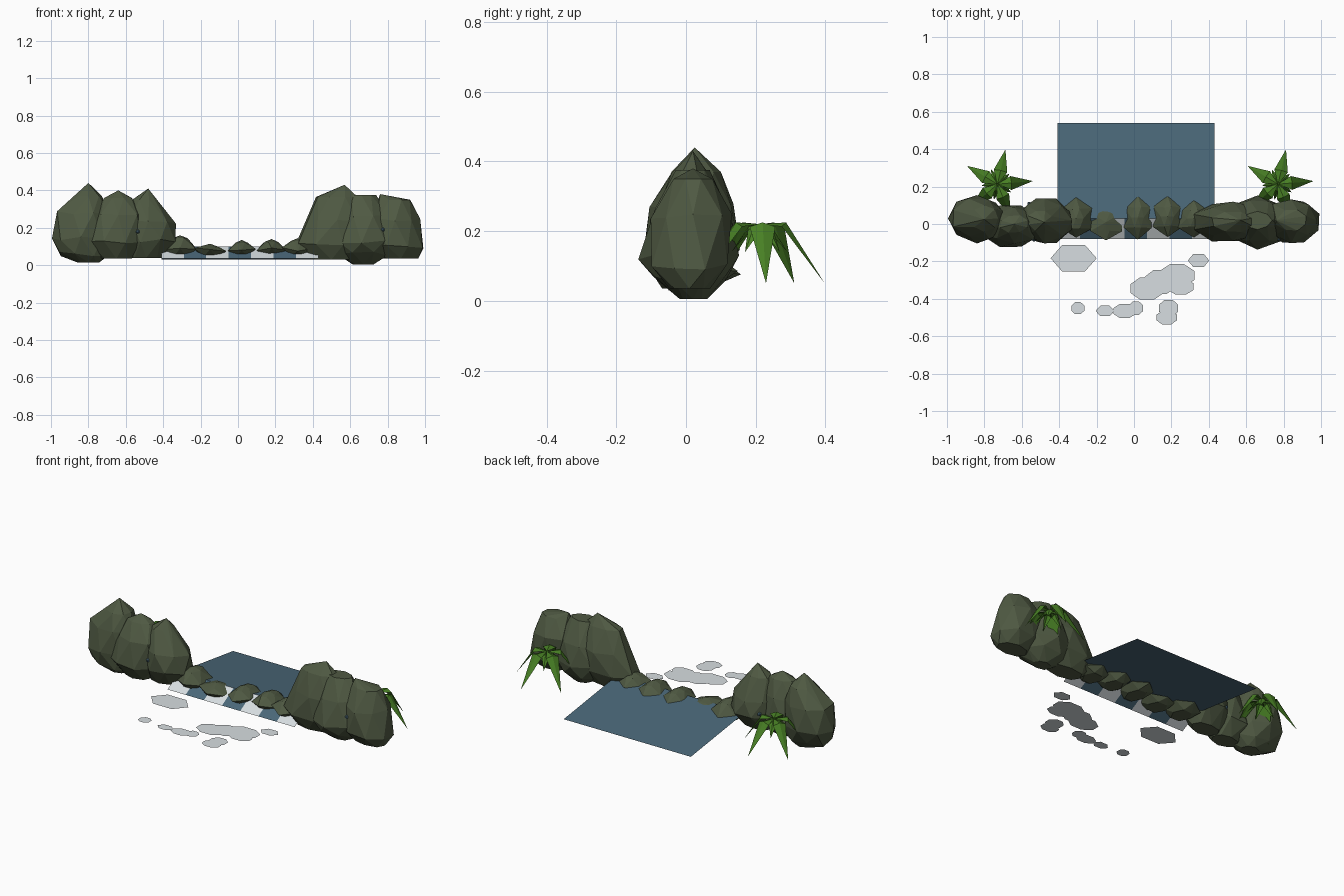
import bpy, bmesh, math, random
from mathutils import Vector
from mathutils.bvhtree import BVHTree

if "Cube" in bpy.data.objects:
    bpy.data.objects.remove(bpy.data.objects["Cube"])

random.seed(11)


def material(name, rgb):
    m = bpy.data.materials.new(name)
    m.diffuse_color = (*rgb, 1)
    m.use_nodes = True
    m.node_tree.nodes["Principled BSDF"].inputs["Base Color"].default_value = m.diffuse_color
    return m


STONE = material("mossy stone", (0.078, 0.100, 0.055))
WATER = material("river blue", (0.070, 0.138, 0.190))
FOAM = material("foam white", (0.68, 0.73, 0.75))
LEAF = material("fern green", (0.065, 0.215, 0.018))


def finish(name, bm, *mats):
    me = bpy.data.meshes.new(name)
    bm.to_mesh(me)
    bm.free()
    for m in mats:
        me.materials.append(m)
    ob = bpy.data.objects.new(name, me)
    bpy.context.collection.objects.link(ob)
    return ob


trees = []


def rock(name, rings, sides=8, peak=None):
    """Faceted boulder: hull of jittered elliptical rings (z, cx, cy, rx, ry)."""
    bm = bmesh.new()
    for i, (z, cx, cy, rx, ry) in enumerate(rings):
        for k in range(sides):
            a = math.tau * (k + 0.5 * (i % 2)) / sides
            j = random.uniform(0.9, 1.03)
            dz = random.uniform(-0.012, 0.012) if 0 < i < len(rings) - 1 else 0
            bm.verts.new((cx + rx * j * math.cos(a), cy + ry * j * math.sin(a), z + dz))
    if peak:
        bm.verts.new(peak)
    r = bmesh.ops.convex_hull(bm, input=bm.verts[:])
    loose = {g for g in r["geom_interior"] + r["geom_unused"] if isinstance(g, bmesh.types.BMVert)}
    bmesh.ops.delete(bm, geom=list(loose), context='VERTS')
    bmesh.ops.recalc_face_normals(bm, faces=bm.faces[:])
    trees.append(BVHTree.FromBMesh(bm))
    finish(name, bm, STONE)


# Left bank boulders
rock("left_outer_boulder", [
    (0.015, -0.80, 0.02, 0.06, 0.05), (0.06, -0.82, 0.02, 0.14, 0.10),
    (0.14, -0.84, 0.03, 0.16, 0.13), (0.28, -0.83, 0.03, 0.145, 0.115),
    (0.37, -0.80, 0.03, 0.08, 0.07)], peak=(-0.80, 0.025, 0.44))
rock("left_middle_boulder", [
    (0.035, -0.65, -0.01, 0.09, 0.06), (0.12, -0.66, -0.01, 0.16, 0.13),
    (0.27, -0.64, -0.01, 0.14, 0.10), (0.36, -0.64, 0.0, 0.08, 0.05)],
    peak=(-0.64, 0.0, 0.40))
rock("left_inner_boulder", [
    (0.04, -0.49, 0.01, 0.09, 0.06), (0.13, -0.47, 0.02, 0.15, 0.135),
    (0.23, -0.48, 0.02, 0.145, 0.12), (0.35, -0.50, 0.02, 0.07, 0.06)],
    peak=(-0.48, 0.01, 0.41))

# Right bank boulders
rock("right_inner_boulder", [
    (0.03, 0.50, 0.01, 0.12, 0.06), (0.11, 0.49, 0.01, 0.19, 0.11),
    (0.24, 0.53, 0.01, 0.16, 0.11), (0.365, 0.53, 0.01, 0.12, 0.06)],
    peak=(0.57, 0.02, 0.43))
rock("right_middle_boulder", [
    (0.005, 0.67, 0.02, 0.06, 0.04), (0.06, 0.67, 0.01, 0.15, 0.11),
    (0.13, 0.66, 0.01, 0.18, 0.145), (0.26, 0.67, 0.02, 0.14, 0.12),
    (0.375, 0.66, 0.02, 0.08, 0.05)])
rock("right_outer_boulder", [
    (0.035, 0.87, 0.01, 0.10, 0.06), (0.10, 0.85, 0.01, 0.15, 0.115),
    (0.24, 0.84, 0.02, 0.135, 0.12), (0.35, 0.84, 0.02, 0.09, 0.06)],
    peak=(0.76, 0.02, 0.38))

# Stepping stones along the weir: x, y, half width, half depth, top
for x, y, rx, ry, top in [(-0.31, 0.03, 0.10, 0.11, 0.16), (-0.15, 0.01, 0.10, 0.10, 0.115),
                          (0.02, 0.035, 0.09, 0.12, 0.135), (0.18, 0.04, 0.09, 0.11, 0.14),
                          (0.32, 0.03, 0.10, 0.10, 0.145)]:
    rock("weir_stone", [(0.05, x, y, rx * 0.6, ry * 0.6), (0.085, x, y, rx, ry),
                        (top - 0.015, x, y, rx * 0.4, ry * 0.55)],
         sides=6, peak=(x, y, top))

# Water sheet rising to the weir, then a striped spill of foam and water
bm = bmesh.new()


def quad(x0, x1, a, b, mat):
    f = bm.faces.new([bm.verts.new(c) for c in
                      ((x0, *a), (x1, *a), (x1, *b), (x0, *b))])
    f.material_index = mat


back, crest, lip = (0.54, 0.03), (0.03, 0.10), (-0.08, 0.037)
quad(-0.41, 0.43, crest, back, 0)
for i in range(7):
    x = -0.41 + 0.12 * i
    quad(x, x + 0.12, lip, crest, 1 - i % 2)
finish("water_and_spill", bm, WATER, FOAM)

# Foam patches floating downstream: x, y, half width, half depth, sides
bm = bmesh.new()
for i, (x, y, rx, ry, n) in enumerate([
        (-0.323, -0.183, 0.123, 0.075, 6), (-0.30, -0.45, 0.038, 0.032, 8),
        (-0.155, -0.465, 0.05, 0.03, 6), (-0.05, -0.465, 0.065, 0.038, 8),
        (0.01, -0.45, 0.042, 0.036, 8), (0.07, -0.345, 0.095, 0.06, 8),
        (0.14, -0.31, 0.09, 0.065, 8), (0.23, -0.275, 0.10, 0.06, 8),
        (0.25, -0.335, 0.075, 0.042, 8), (0.345, -0.195, 0.057, 0.037, 6),
        (0.185, -0.45, 0.055, 0.045, 8), (0.175, -0.50, 0.058, 0.038, 8)]):
    off = math.pi / n if n == 8 else 0
    bm.faces.new([bm.verts.new((x + rx * math.cos(off + math.tau * k / n),
                                y + ry * math.sin(off + math.tau * k / n) * 1.08,
                                0.026 + 0.0002 * i)) for k in range(n)])
finish("foam_patches", bm, FOAM)


# Ferns: drooping, ridged leaves around a small stem
def leaf(bm, c, ang, r, w, top, drop):
    out = Vector((math.cos(ang), math.sin(ang), 0))
    side = Vector((-out.y, out.x, 0))
    p = lambda d, s, z: bm.verts.new((c[0] + out.x * d + side.x * s,
                                      c[1] + out.y * d + side.y * s, z))
    base, knee, tip = p(0, 0, top - 0.005), p(r * 0.4, 0, top), p(r, 0, drop)
    for s in (-w, w):
        edge = p(r * 0.38, s, top - 0.012)
        bm.faces.new((base, edge, knee) if s < 0 else (base, knee, edge))
        bm.faces.new((knee, edge, tip) if s < 0 else (knee, tip, edge))


for name, cx in (("left_fern", -0.73), ("right_fern", 0.77)):
    bm = bmesh.new()
    for k in range(5):
        a = math.radians(5 + 72 * k)
        leaf(bm, (cx, 0.213), a, 0.19, 0.037, 0.225, 0.05)
        leaf(bm, (cx, 0.213), a + 0.63, 0.085, 0.022, 0.215, 0.14)
    finish(name, bm, LEAF)

# Tiny splashes on the boulders, dropped onto the rock surface
for x, z, s in [(-0.535, 0.18, -1), (0.775, 0.19, -1), (-0.56, 0.16, 1)]:
    hits = [t.ray_cast(Vector((x, s, z)), Vector((0, -s, 0)))[0] for t in trees]
    hit = max((h for h in hits if h), key=lambda h: h.y * s)
    bm = bmesh.new()
    bmesh.ops.create_icosphere(bm, subdivisions=1, radius=0.012)
    bmesh.ops.translate(bm, vec=hit, verts=bm.verts[:])
    finish("splash_drop", bm, WATER)
